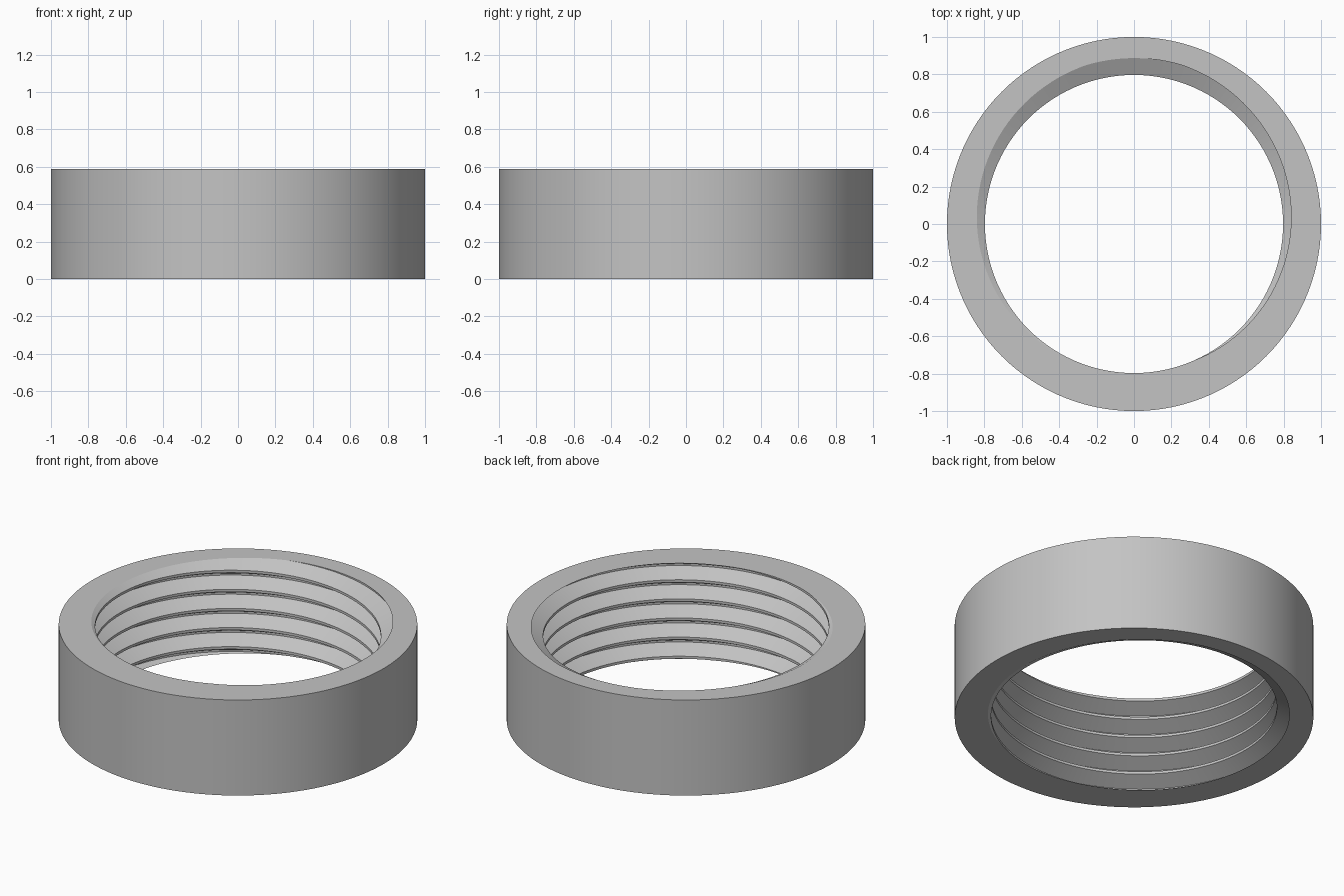
import bpy
import bmesh
from math import cos, sin, radians, tau
from mathutils import Vector

cube = bpy.data.objects.get("Cube")
if cube:
    bpy.data.objects.remove(cube)

HEIGHT = 0.588
OUTER, CREST, ROOT = 1.0, 0.797, 0.887
TURNS = 5
PITCH = HEIGHT / TURNS
SEGMENTS = 120

# One thread tooth: (share of the pitch, radius), flat crest then flat root
TOOTH = [(-24 / 360, CREST), (24 / 360, CREST), (163 / 360, ROOT), (197 / 360, ROOT)]

bm = bmesh.new()

# Right-handed internal thread, swept past both ends of the ring
columns = []
for i in range(SEGMENTS):
    angle = radians(270) + tau * i / SEGMENTS
    column = []
    for turn in range(-3, TURNS + 3):
        for share, radius in TOOTH:
            z = PITCH * (turn + i / SEGMENTS + share)
            column.append(bm.verts.new((radius * cos(angle), radius * sin(angle), z)))
    columns.append(column)

for i, here in enumerate(columns):
    # The last column joins the first one, a full turn higher
    last = i == SEGMENTS - 1
    there = columns[0][len(TOOTH):] if last else columns[i + 1]
    for level in range(min(len(here), len(there)) - 1):
        bm.faces.new((here[level], there[level], there[level + 1], here[level + 1]))

# Trim the thread flush with the bottom and top planes
for z, up in ((0, -1), (HEIGHT, 1)):
    bmesh.ops.bisect_plane(bm, geom=bm.verts[:] + bm.edges[:] + bm.faces[:], dist=1e-6,
                           plane_co=Vector((0, 0, z)), plane_no=Vector((0, 0, up)),
                           clear_outer=True)
bmesh.ops.remove_doubles(bm, verts=bm.verts[:], dist=1e-5)

# Plain outer wall
rings = []
for z in (0, HEIGHT):
    rings.append([bm.verts.new((OUTER * cos(tau * i / SEGMENTS), OUTER * sin(tau * i / SEGMENTS), z))
                  for i in range(SEGMENTS)])
low, high = rings
for i in range(SEGMENTS):
    j = (i + 1) % SEGMENTS
    bm.faces.new((low[i], low[j], high[j], high[i]))

# Flat end faces between the outer wall and the trimmed thread
for z, up in ((0, -1), (HEIGHT, 1)):
    rim = [e for e in bm.edges if e.is_boundary and all(abs(v.co.z - z) < 1e-4 for v in e.verts)]
    bmesh.ops.triangle_fill(bm, edges=rim, use_beauty=True, normal=Vector((0, 0, up)))
bmesh.ops.recalc_face_normals(bm, faces=bm.faces[:])

mesh = bpy.data.meshes.new("threaded_ring")
bm.to_mesh(mesh)
bm.free()
ring = bpy.data.objects.new("threaded_ring", mesh)
bpy.context.collection.objects.link(ring)

# Single grey finish
grey = bpy.data.materials.new("plain_grey")
grey.use_nodes = True
colour = (0.55, 0.55, 0.55, 1)
grey.diffuse_color = colour
grey.node_tree.nodes["Principled BSDF"].inputs["Base Color"].default_value = colour
mesh.materials.append(grey)

# Smooth round walls with crisp thread and rim edges
bpy.ops.object.select_all(action="DESELECT")
ring.select_set(True)
bpy.context.view_layer.objects.active = ring
bpy.ops.object.shade_smooth_by_angle(angle=radians(24))
